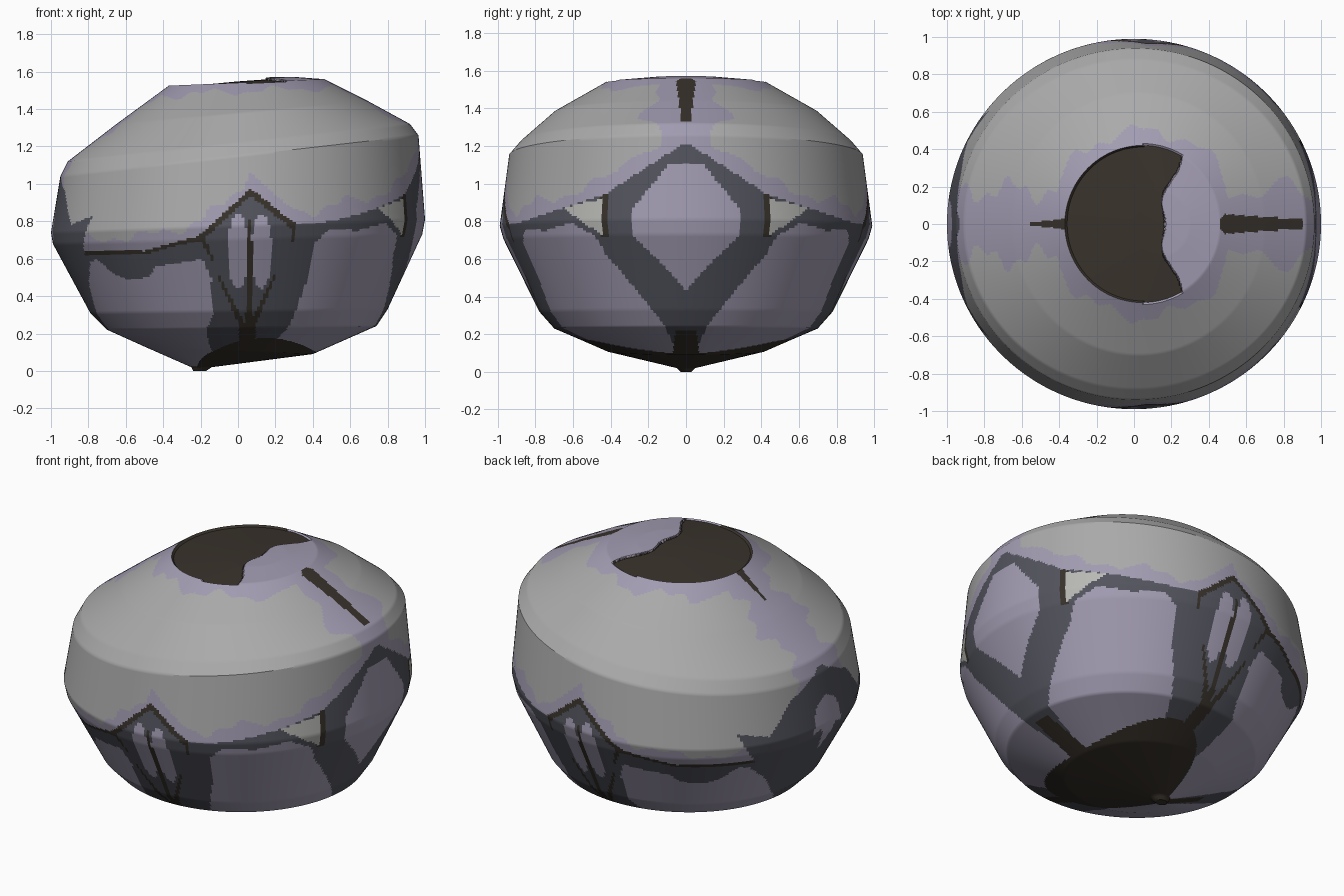
import bpy, bmesh
from math import sin, cos, atan2, degrees, hypot, pi

cube = bpy.data.objects.get("Cube")
if cube:
    bpy.data.objects.remove(cube, do_unlink=True)

SEGMENTS = 360
ROW_HEIGHT = 0.013
GREY, LAVENDER, SLATE, BROWN, PALE = range(5)


def make_material(name, colour):
    material = bpy.data.materials.new(name)
    material.use_nodes = True
    rgba = (*colour, 1)
    material.diffuse_color = rgba
    shader = material.node_tree.nodes["Principled BSDF"]
    shader.inputs["Base Color"].default_value = rgba
    shader.inputs["Roughness"].default_value = 0.8
    return material


materials = [
    make_material("lid grey", (0.40, 0.40, 0.40)),
    make_material("dusty lavender", (0.36, 0.33, 0.44)),
    make_material("dark slate", (0.085, 0.088, 0.11)),
    make_material("dark brown", (0.04, 0.032, 0.024)),
    make_material("pale grey", (0.48, 0.48, 0.46)),
]

# Tilted rings from the foot to the crown: left x, left z, right x, right z, half depth
rings = [
    (-0.24, 0, -0.17, 0, 0.03),
    (-0.25, 0.02, -0.14, 0.02, 0.05),
    (-0.5, 0.13, 0.4, 0.09, 0.42),
    (-0.7, 0.22, 0.74, 0.24, 0.7),
    (-0.79, 0.31, 0.8, 0.33, 0.78),
    (-0.99, 0.68, 0.985, 0.73, 0.97),
    (-1, 0.74, 1, 0.81, 0.99),
    (-0.95, 1.04, 0.965, 1.26, 0.94),
    (-0.91, 1.12, 0.92, 1.32, 0.88),
    (-0.65, 1.32, 0.7, 1.44, 0.7),
    (-0.37, 1.525, 0.46, 1.56, 0.42),
    (0, 1.56, 0.3, 1.572, 0.17),
    (0.14, 1.57, 0.16, 1.57, 0.01),
]

# Painted outlines, as (degrees from +x, height); both halves share them
lid_edge = [(0, 1.22), (26, 0.94), (41, 0.87), (60, 0.8), (72.5, 0.78),
            (86, 0.965), (101.5, 0.72), (122, 0.64), (180, 0.64)]
back_frame = [(142, 0.83), (154, 0.78), (163, 0.95), (180, 1.08), (180, 0.6), (150, 0.6)]
large_panel = [(29.5, 0.72), (38, 0.79), (50, 0.75), (60, 0.76), (65, 0.68),
               (64.5, 0.5), (67, 0.3), (70, 0), (5, 0), (9, 0.25), (17.5, 0.42), (27, 0.62)]
side_panel = [(102, 0.6), (109, 0.58), (119, 0.56), (123, 0.5), (132, 0.49), (138, 0.52),
              (144, 0.6), (148, 0.58), (157, 0.45), (163, 0.32), (172, 0.2), (172, 0),
              (115, 0), (100, 0.3), (99.5, 0.5)]
pale_corner = [(27, 0.92), (41, 0.87), (27, 0.73)]
diamond_panel = [(-1, 1.11), (5, 1.11), (17, 0.86), (17, 0.73), (0, 0.43), (-1, 0.43)]
back_panel = [(181, 0.92), (174, 0.85), (172, 0.7), (176, 0.72), (181, 0.5)]


def inside(outline, a, z):
    result = False
    for (a1, z1), (a2, z2) in zip(outline, outline[1:] + outline[:1]):
        if (z1 > z) != (z2 > z) and a < a1 + (z - z1) * (a2 - a1) / (z2 - z1):
            result = not result
    return result


def height_on(path, a):
    for (a1, z1), (a2, z2) in zip(path, path[1:]):
        if a <= a2:
            return z1 + (a - a1) * (z2 - z1) / (a2 - a1)
    return path[-1][1]


def near_line(p, start, end, width):
    # Width tapers to nothing at the end point
    dx, dz = end[0] - start[0], end[1] - start[1]
    t = ((p[0] - start[0]) * dx + (p[1] - start[1]) * dz) / (dx * dx + dz * dz)
    if not 0 <= t <= 1:
        return False
    off = hypot(p[0] - start[0] - t * dx, p[1] - start[1] - t * dz)
    return off < width * (1 - 0.7 * t)


def in_crescent(x, y):
    ripple = 0.015 * cos(22 * y)
    return hypot(x - 0.05, y) < 0.42 and hypot(x - 0.8, y) > 0.65 - ripple


def lid_colour(x, y, z, above_edge):
    if z > 1.45 and in_crescent(x, y):
        return BROWN
    # Long and short slots running down from the crown
    if 0.46 < x < 0.9 and z > 1.2 and abs(y) < min(0.055 - 0.07 * (x - 0.46), x - 0.43):
        return BROWN
    if -0.6 < x < -0.35 and z > 1.2 and abs(y) < 0.13 * (x + 0.6):
        return BROWN
    # Lavender wear round the crown, the slots and the lid edge
    wobble = 0.025 * sin(17 * x + 5 * z) + 0.015 * sin(41 * x + 23 * z)
    ring = hypot(x - 0.05, y) < 0.5 + wobble
    strip = abs(y) < 0.18 + 2 * wobble
    return LAVENDER if ring or strip or above_edge < 0.075 + wobble else GREY


def body_colour(a, x, y, z):
    # Foot disc and its radiating cracks
    if z < 0.3:
        if hypot((x - 0.1) / 0.32, y / 0.56) < 1 or z < 0.022:
            return BROWN
        if z < 0.22 and abs(y) < 0.07 - 0.12 * max(0, z - 0.1) and x > 0:
            return BROWN
        if -0.5 < x < -0.2 and abs(y) < 0.035:
            return BROWN
        if z < 0.26 and abs(x - 0.05) < 0.045:
            return BROWN
    # Slit, leaf shapes and fine cracks of the front and back diamonds
    if 70 < a < 105:
        p = (x, z)
        if near_line(p, (0.055, 0.24), (0.07, 0.88), 0.018):
            return BROWN
        for start, end in (((0.08, 0.25), (0.2, 0.52)), ((0.02, 0.25), (-0.11, 0.52)),
                           ((0.3, 0.79), (0.29, 0.69)), ((-0.2, 0.73), (-0.13, 0.58))):
            if near_line(p, start, end, 0.016):
                return BROWN
        for centre in (0, 0.125):
            if hypot((x - centre) / 0.055, (z - 0.64) / 0.2) < 1:
                return LAVENDER
    # Pale corner pieces with a brown joint
    if inside(pale_corner, a, z):
        return PALE
    if 25 < a < 27.5 and 0.72 < z < 0.94:
        return BROWN
    for panel in (diamond_panel, large_panel, side_panel, back_panel):
        if inside(panel, a, z):
            return LAVENDER
    return SLATE


def colour_at(x, y, z):
    a = degrees(atan2(abs(y), x))
    above = z - height_on(lid_edge, a)
    if 0.6 < z and inside(back_frame, a, z):
        return body_colour(a, x, y, z)
    if 72 < a < 150 and abs(above + 0.008) < (0.02 if a < 103 else 0.01):
        return BROWN
    return lid_colour(x, y, z, above) if above > 0 else body_colour(a, x, y, z)


# Fine rows between the main rings, so painted edges stay crisp
rows = []
for low, high in zip(rings, rings[1:]):
    span = max(hypot(high[i] - low[i], high[i + 1] - low[i + 1]) for i in (0, 2))
    count = max(1, round(span / ROW_HEIGHT))
    rows += [[p + (q - p) * k / count for p, q in zip(low, high)] for k in range(count)]
rows.append(rings[-1])

bm = bmesh.new()
loops = []
for xl, zl, xr, zr, depth in rows:
    loop = []
    for s in range(SEGMENTS):
        t = 2 * pi * s / SEGMENTS
        x = (xl + xr) / 2 + (xr - xl) / 2 * cos(t)
        z = (zl + zr) / 2 + (zr - zl) / 2 * cos(t)
        loop.append(bm.verts.new((x, depth * sin(t), z)))
    loops.append(loop)

for lower, upper in zip(loops, loops[1:]):
    for s in range(SEGMENTS):
        n = (s + 1) % SEGMENTS
        bm.faces.new((lower[s], lower[n], upper[n], upper[s]))
bm.faces.new(list(reversed(loops[0])))
bm.faces.new(loops[-1])

for face in bm.faces:
    face.material_index = colour_at(*face.calc_center_median())
    face.smooth = True

# Sink the crescent in the crown slightly below the raised side
for vert in bm.verts:
    if vert.co.z > 1.45 and in_crescent(vert.co.x, vert.co.y):
        vert.co.z -= 0.012

mesh = bpy.data.meshes.new("lidded_body")
bm.to_mesh(mesh)
bm.free()
for material in materials:
    mesh.materials.append(material)
body = bpy.data.objects.new("lidded_body", mesh)
bpy.context.collection.objects.link(body)
bpy.context.view_layer.objects.active = body
body.select_set(True)
bpy.ops.object.shade_smooth_by_angle(angle=0.6)
